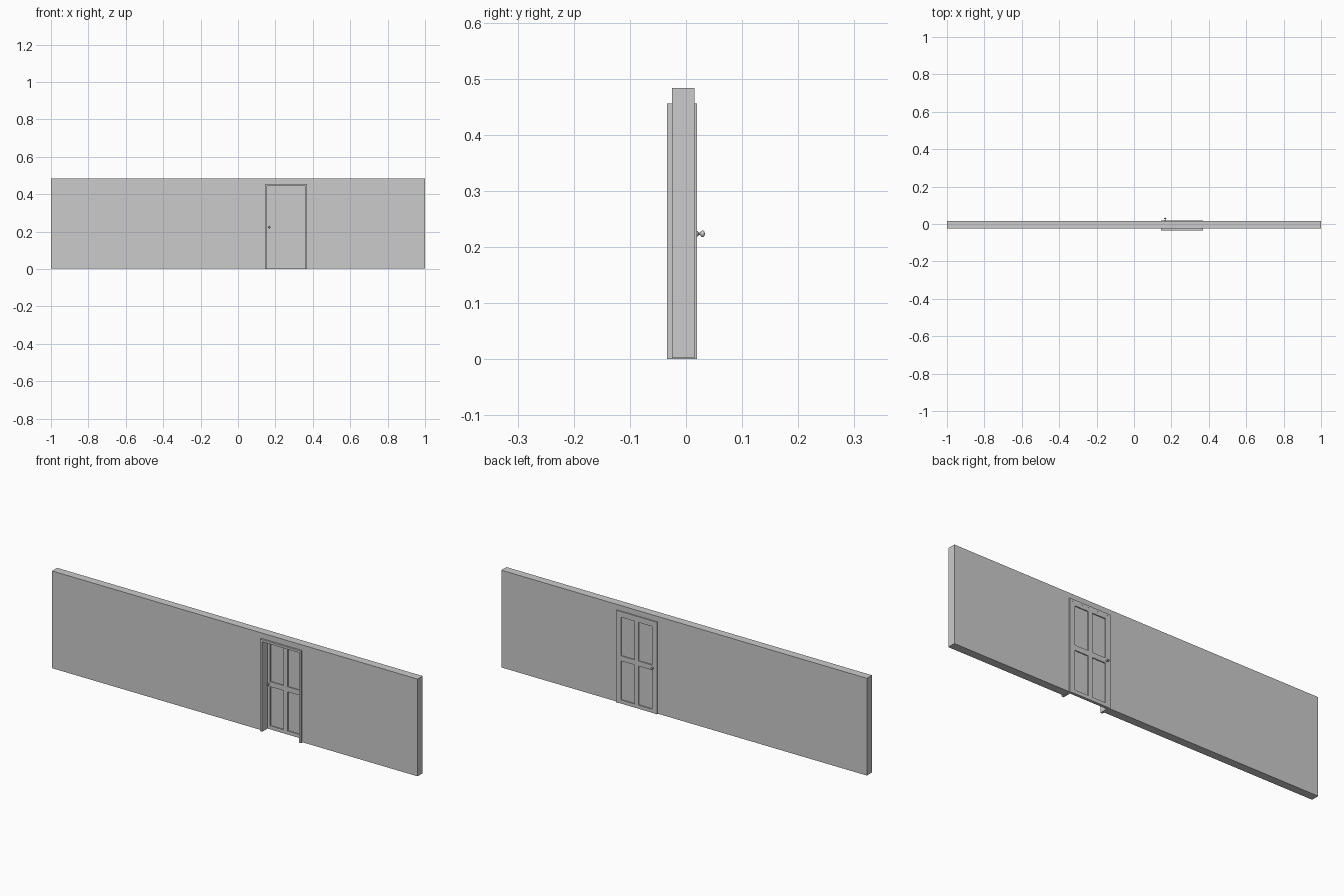
import bpy, bmesh, math
from mathutils import Matrix

if "Cube" in bpy.data.objects:
    bpy.data.objects.remove(bpy.data.objects["Cube"])


def extrude_profile(name, pts, y0, y1):
    """Solid made from an outline in the xz plane, extruded along y."""
    bm = bmesh.new()
    face = bm.faces.new([bm.verts.new((x, y0, z)) for x, z in pts])
    new = bmesh.ops.extrude_face_region(bm, geom=[face])["geom"]
    verts = [v for v in new if isinstance(v, bmesh.types.BMVert)]
    bmesh.ops.translate(bm, verts=verts, vec=(0, y1 - y0, 0))
    return finish(name, bm)


def finish(name, bm):
    bmesh.ops.recalc_face_normals(bm, faces=bm.faces)
    mesh = bpy.data.meshes.new(name)
    bm.to_mesh(mesh)
    bm.free()
    ob = bpy.data.objects.new(name, mesh)
    bpy.context.collection.objects.link(ob)
    return ob


def box(name, x0, x1, y0, y1, z0, z1):
    return extrude_profile(name, [(x0, z0), (x1, z0), (x1, z1), (x0, z1)], y0, y1)


def arch(x0, x1, z0, z1):
    """Points going up, over and down around an opening."""
    return [(x0, z0), (x0, z1), (x1, z1), (x1, z0)]


# main sizes
FX0, FX1, FZ = 0.145, 0.369, 0.456       # frame outside
JAMB = 0.011
DX0, DX1, DZ = FX0 + JAMB, FX1 - JAMB, FZ - JAMB
DY0, DY1 = 0.006, 0.0198                 # door leaf front and back
STILE = 0.016

# wall with a doorway notch
extrude_profile("wall", [(-1, 0.002)] + arch(FX0, FX1, 0.002, FZ)
                + [(1, 0.002), (1, 0.483), (-1, 0.483)], -0.025, 0.015)

# door frame: two jambs and a head in one piece
extrude_profile("door_frame", arch(FX0, FX1, 0, FZ) + arch(DX0, DX1, 0, DZ)[::-1],
                -0.034, 0.02)

# door leaf: stiles, mullion and rails around four recessed panels
mid = (DX0 + DX1) / 2
columns = [(DX0 + STILE, mid - 0.011), (mid + 0.011, DX1 - STILE)]
rows = [(0.019, 0.212), (0.237, 0.428)]
box("left_stile", DX0, columns[0][0], DY0, DY1, 0.001, DZ)
box("right_stile", columns[1][1], DX1, DY0, DY1, 0.001, DZ)
for name, z0, z1 in (("bottom_rail", 0.001, rows[0][0]),
                     ("middle_rail", rows[0][1], rows[1][0]),
                     ("top_rail", rows[1][1], DZ)):
    box(name, columns[0][0], columns[1][1], DY0, DY1, z0, z1)
for z0, z1 in rows:
    box("mullion", columns[0][1], columns[1][0], DY0, DY1, z0, z1)
    for x0, x1 in columns:
        box("panel", x0, x1, DY0 + 0.005, DY1 - 0.005, z0, z1)


# turned knobs on both sides of the door
def knob(name, y, side):
    profile = [(0, 0), (0.0050, 0), (0.0046, 0.0018), (0.0022, 0.0024), (0.0020, 0.0055),
               (0.0040, 0.0064), (0.0056, 0.0085), (0.0056, 0.0108), (0.0040, 0.0130),
               (0, 0.0139)]
    bm = bmesh.new()
    verts = [bm.verts.new((r, d, 0)) for r, d in profile]
    edges = [bm.edges.new(p) for p in zip(verts, verts[1:])]
    bmesh.ops.spin(bm, geom=verts + edges, cent=(0, 0, 0), axis=(0, 1, 0),
                   angle=2 * math.pi, steps=24)
    bmesh.ops.remove_doubles(bm, verts=bm.verts, dist=0.00001)
    bmesh.ops.transform(bm, verts=bm.verts, matrix=Matrix.Translation((0.167, y, 0.2235))
                        @ Matrix.Diagonal((1, side, 1, 1)))
    ob = finish(name, bm)
    bpy.ops.object.select_all(action='DESELECT')
    bpy.context.view_layer.objects.active = ob
    ob.select_set(True)
    bpy.ops.object.shade_smooth_by_angle(angle=math.radians(40))


knob("back_knob", DY1, 1)
knob("front_knob", DY0, -1)
